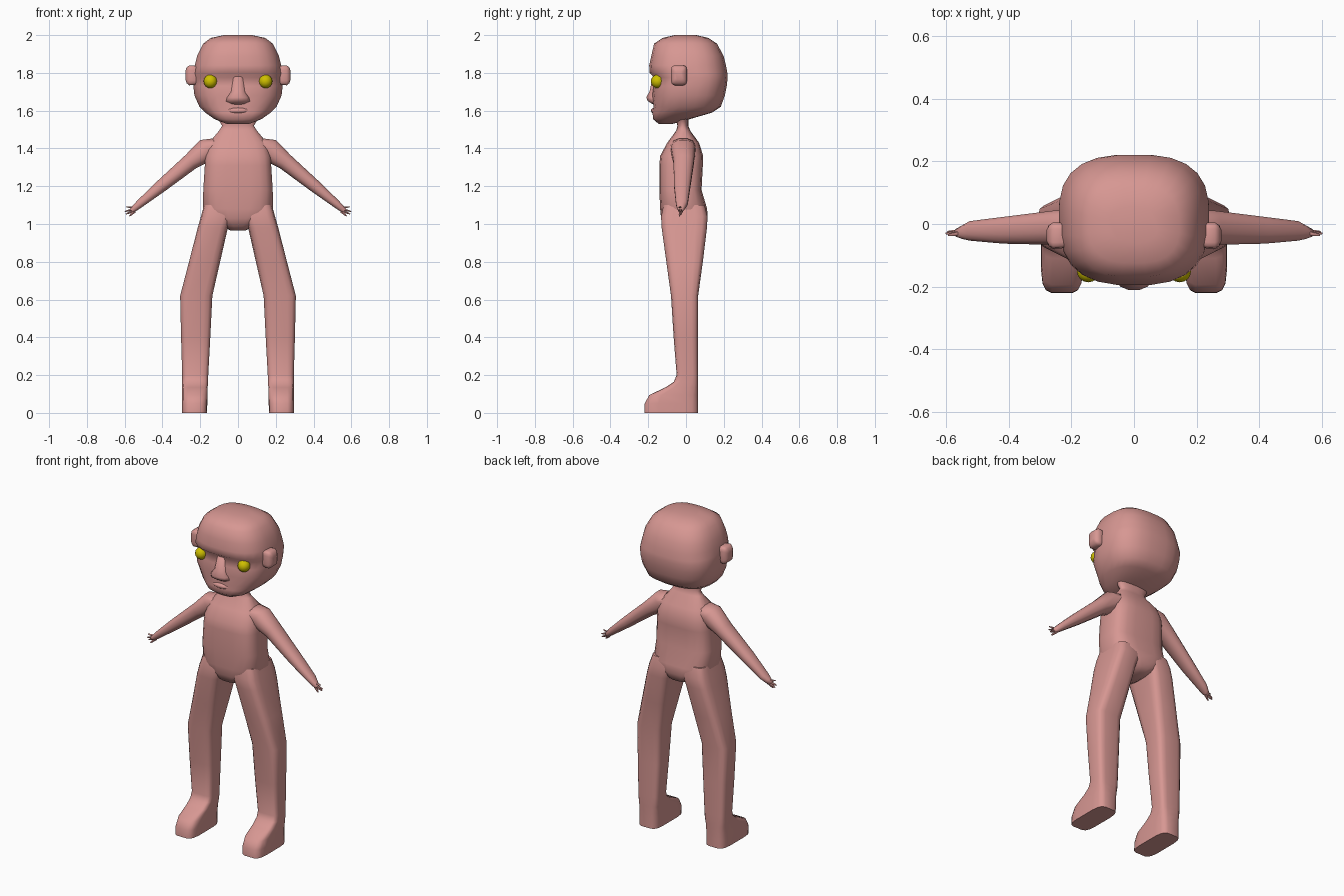
import bpy, bmesh, math
from mathutils import Vector


def material(name, rgb):
    m = bpy.data.materials.new(name)
    m.diffuse_color = (*rgb, 1)
    return m


SKIN = material("pink skin", (0.68, 0.31, 0.29))
YELLOW = material("yellow eye", (0.62, 0.52, 0.0))


def finish(name, bm, mat, angle=55):
    bmesh.ops.recalc_face_normals(bm, faces=bm.faces)
    me = bpy.data.meshes.new(name)
    bm.to_mesh(me)
    bm.free()
    me.materials.append(mat)
    ob = bpy.data.objects.new(name, me)
    bpy.context.collection.objects.link(ob)
    bpy.ops.object.select_all(action='DESELECT')
    ob.select_set(True)
    bpy.context.view_layer.objects.active = ob
    bpy.ops.object.shade_smooth_by_angle(angle=math.radians(angle))
    return ob


def loft(name, rings, mat=SKIN, angle=55):
    """Skin a list of equal-length rings and cap both ends."""
    bm = bmesh.new()
    vs = [[bm.verts.new(p) for p in r] for r in rings]
    n = len(vs[0])
    for a, b in zip(vs, vs[1:]):
        for i in range(n):
            bm.faces.new((a[i], a[(i + 1) % n], b[(i + 1) % n], b[i]))
    bm.faces.new(vs[0])
    bm.faces.new(vs[-1])
    return finish(name, bm, mat, angle)


def oval(centre, u, v, power=2.0, n=16):
    """Superellipse ring with half axes u and v."""
    def f(t):
        return math.copysign(abs(t) ** (2 / power), t)
    pts = []
    for i in range(n):
        a = 2 * math.pi * (i + 0.5) / n
        pts.append(Vector(centre) + Vector(u) * f(math.cos(a)) + Vector(v) * f(math.sin(a)))
    return pts


def flat_ring(z, x0, x1, y0, y1, power, n=16):
    """Horizontal ring given by its x and y limits."""
    return oval(((x0 + x1) / 2, (y0 + y1) / 2, z), ((x1 - x0) / 2, 0, 0),
                (0, (y1 - y0) / 2, 0), power, n)


def ball(name, centre, size, mat, seg=16):
    bm = bmesh.new()
    bmesh.ops.create_uvsphere(bm, u_segments=seg, v_segments=seg // 2, radius=1)
    for v in bm.verts:
        v.co = Vector([c + s * p for c, s, p in zip(centre, size, v.co)])
    return finish(name, bm, mat, 80)


# Head: z, half width, front y, back y
head = [(1.53, 0.06, -0.145, -0.07), (1.555, 0.125, -0.175, 0.02),
        (1.59, 0.175, -0.178, 0.14), (1.62, 0.205, -0.172, 0.185),
        (1.68, 0.232, -0.18, 0.207), (1.73, 0.238, -0.172, 0.217),
        (1.775, 0.24, -0.167, 0.222), (1.80, 0.238, -0.195, 0.22),
        (1.84, 0.23, -0.196, 0.213), (1.89, 0.218, -0.185, 0.20),
        (1.955, 0.185, -0.17, 0.165), (1.985, 0.145, -0.125, 0.12),
        (2.0, 0.075, -0.06, 0.055)]
loft("head", [flat_ring(z, -w, w, a, b, 2.7, 24) for z, w, a, b in head], angle=70)

# Nose and lips
loft("nose", [flat_ring(z, -w, w, a, -0.12, 2.2, 12) for z, w, a in
              ((1.63, 0.04, -0.17), (1.65, 0.065, -0.203), (1.67, 0.06, -0.212),
               (1.70, 0.042, -0.195), (1.78, 0.03, -0.175))], angle=80)
ball("lips", (0, -0.15, 1.60), (0.07, 0.036, 0.02), SKIN)

# Torso and neck
torso = [(0.965, 0.04, -0.07, 0.06, 3), (0.985, 0.075, -0.115, 0.10, 3),
         (1.03, 0.165, -0.133, 0.115, 3), (1.08, 0.188, -0.138, 0.113, 3.2),
         (1.18, 0.185, -0.142, 0.083, 3.5), (1.31, 0.177, -0.142, 0.09, 3.5),
         (1.36, 0.175, -0.138, 0.092, 3.2), (1.43, 0.155, -0.10, 0.07, 3),
         (1.495, 0.10, -0.052, 0.022, 2.6), (1.52, 0.085, -0.046, 0.013, 2.4),
         (1.545, 0.10, -0.05, 0.013, 2.4), (1.60, 0.12, -0.06, 0.02, 2.4)]
loft("torso", [flat_ring(z, -w, w, a, b, p, 20) for z, w, a, b, p in torso], angle=70)

# Leg and foot in one loft: z, inner x, outer x, front y, back y
leg = [(1.10, 0.03, 0.18, -0.12, 0.10), (1.04, 0.03, 0.197, -0.133, 0.115),
       (0.98, 0.053, 0.214, -0.13, 0.112), (0.80, 0.094, 0.26, -0.105, 0.09),
       (0.62, 0.135, 0.307, -0.08, 0.065), (0.40, 0.146, 0.302, -0.066, 0.064),
       (0.20, 0.157, 0.296, -0.05, 0.064), (0.165, 0.158, 0.296, -0.065, 0.064),
       (0.135, 0.16, 0.296, -0.11, 0.064), (0.095, 0.161, 0.296, -0.195, 0.064),
       (0.05, 0.162, 0.297, -0.22, 0.064), (0.0, 0.163, 0.297, -0.222, 0.064)]
# Arm: x, z, half thickness, y centre, half depth
arm = [(0.08, 1.41, 0.06, -0.015, 0.07), (0.16, 1.395, 0.066, -0.015, 0.066),
       (0.25, 1.33, 0.046, -0.012, 0.056), (0.41, 1.198, 0.034, -0.02, 0.044),
       (0.52, 1.107, 0.022, -0.022, 0.032), (0.545, 1.085, 0.018, -0.026, 0.022),
       (0.565, 1.07, 0.012, -0.028, 0.013)]
# Finger tips: x, y, z
tips = [(0.592, -0.035, 1.09), (0.6, -0.03, 1.066), (0.594, -0.025, 1.052),
        (0.575, -0.035, 1.042)]

for s, side in ((1, "left"), (-1, "right")):
    loft(side + "_leg", [flat_ring(z, s * i, s * o, a, b, 4.5) for z, i, o, a, b in leg])

    slope = Vector((s * 0.64, 0, 0.77))
    loft(side + "_arm", [oval((s * x, y, z), slope * t, (0, d, 0), 2.3, 12)
                         for x, z, t, y, d in arm], angle=70)
    for k, (x, y, z) in enumerate(tips):
        root = Vector((s * 0.545, -0.027, 1.086 - 0.006 * k))
        tip = Vector((s * x, y, z))
        loft(f"{side}_finger_{k + 1}",
             [oval(root.lerp(tip, t), slope * r, (0, r, 0), 2, 6)
              for t, r in ((0, 0.008), (0.7, 0.006), (1, 0.003))])

    # Ear: squarish cup standing out from the head
    loft(side + "_ear", [oval((s * x, -0.037, 1.787), (0, h * 0.8, 0), (0, 0, h), 5, 16)
                         for x, h in ((0.20, 0.045), (0.235, 0.052), (0.258, 0.053),
                                      (0.272, 0.042), (0.279, 0.022))], angle=70)
    ball(side + "_eye", (s * 0.146, -0.15, 1.755), (0.036, 0.036, 0.036), YELLOW)
